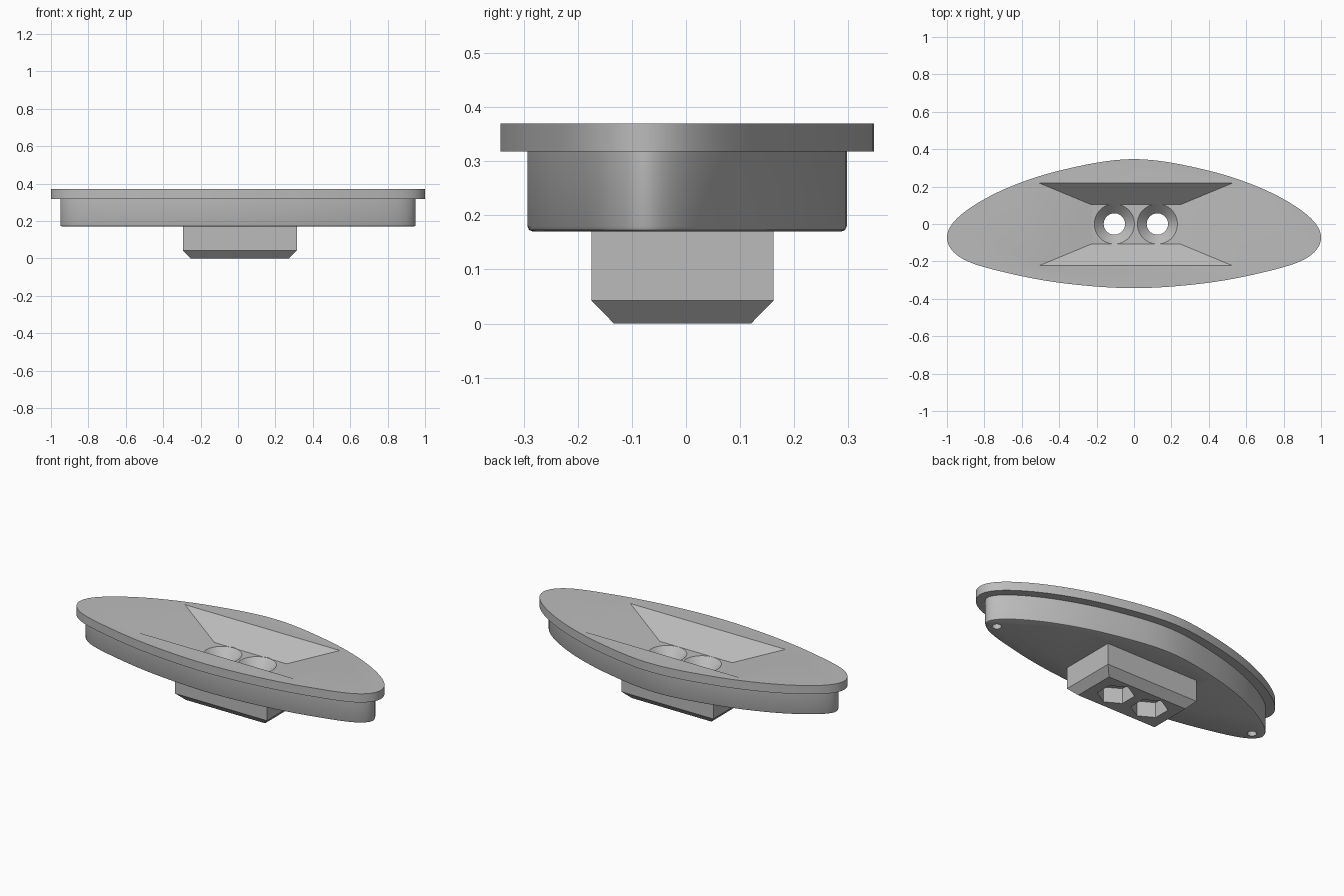
import bpy, bmesh, math
from mathutils import Vector

if "Cube" in bpy.data.objects:
    bpy.data.objects.remove(bpy.data.objects["Cube"], do_unlink=True)

# Single grey material
grey = bpy.data.materials.new("plain grey")
grey.use_nodes = True
colour = (0.5, 0.5, 0.5, 1)
grey.diffuse_color = colour
grey.node_tree.nodes["Principled BSDF"].inputs["Base Color"].default_value = colour


def loft(name, rings):
    """Closed solid through rings of (points, z), listed bottom to top."""
    bm = bmesh.new()
    loops = [[bm.verts.new((x, y, z)) for x, y in pts] for pts, z in rings]
    n = len(loops[0])
    for low, high in zip(loops, loops[1:]):
        for i in range(n):
            j = (i + 1) % n
            bm.faces.new((low[i], low[j], high[j], high[i]))
    bm.faces.new(loops[0][::-1])
    bm.faces.new(loops[-1])
    bmesh.ops.recalc_face_normals(bm, faces=bm.faces)
    mesh = bpy.data.meshes.new(name)
    bm.to_mesh(mesh)
    bm.free()
    mesh.materials.append(grey)
    ob = bpy.data.objects.new(name, mesh)
    bpy.context.collection.objects.link(ob)
    return ob


def smooth_loop(pts, steps):
    """Closed Catmull-Rom curve through the points."""
    pts = [Vector(p) for p in pts]
    n, out = len(pts), []
    for i in range(n):
        a, b, c, d = (pts[(i + k) % n] for k in (-1, 0, 1, 2))
        for s in range(steps):
            t = s / steps
            out.append(0.5 * (2 * b + (c - a) * t + (2 * a - 5 * b + 4 * c - d) * t ** 2
                              + (3 * b - a - 3 * c + d) * t ** 3))
    return out


def inset(pts, dist):
    n, out = len(pts), []
    for i, p in enumerate(pts):
        t = (pts[(i + 1) % n] - pts[i - 1]).normalized()
        out.append(p + Vector((-t.y, t.x)) * dist)
    return out


def rect(x0, x1, y0, y1):
    return [(x0, y0), (x1, y0), (x1, y1), (x0, y1)]


def circle(x, y, r, n, turn=0.0):
    return [(x + r * math.cos(turn + math.tau * i / n),
             y + r * math.sin(turn + math.tau * i / n)) for i in range(n)]


def combine(body, other, operation):
    mod = body.modifiers.new("join", 'BOOLEAN')
    mod.operation, mod.solver, mod.object = operation, 'EXACT', other
    bpy.context.view_layer.objects.active = body
    bpy.ops.object.modifier_apply(modifier=mod.name)
    bpy.data.objects.remove(other, do_unlink=True)


# Lopsided oval outline, mirrored across x, counter-clockwise
right = [(0.91, -0.19), (1.0, -0.08), (0.93, 0.045), (0.7, 0.183), (0.38, 0.29)]
lower = [(0.35, -0.32), (0.65, -0.268)]
half = lower + right
outline = smooth_loop([(0, -0.343)] + half + [(0, 0.347)]
                      + [(-x, y) for x, y in reversed(half)], 8)
skirt = inset(outline, 0.05)

# Flange with a narrower skirt below it
body = loft("oval_cover", [(inset(outline, 0.06), 0.17), (inset(outline, 0.053), 0.173),
                           (skirt, 0.18), (skirt, 0.318), (outline, 0.318), (outline, 0.37)])

# Chamfered block under the skirt
block = loft("lower_block", [(rect(-0.253, 0.273, -0.133, 0.12), 0),
                             (rect(-0.295, 0.315, -0.175, 0.162), 0.043),
                             (rect(-0.295, 0.315, -0.175, 0.162), 0.2)])
combine(body, block, 'UNION')

# Sloped rectangular pocket, extended along its slope above the top face
pocket = loft("pocket_cutter", [(rect(-0.23, 0.25, -0.108, 0.104), 0.26),
                                (rect(-0.505, 0.525, -0.222, 0.218), 0.37),
                                (rect(-0.505, 0.525, -0.222, 0.218), 0.45)])
combine(body, pocket, 'DIFFERENCE')

# Two countersunk screw holes with hexagonal nut recesses beneath
for x in (-0.105, 0.125):
    screw = loft("screw_cutter", [(circle(x, 0, r, 48), z) for r, z in
                                  ((0.057, -0.05), (0.057, 0.21), (0.107, 0.26), (0.107, 0.272))])
    combine(body, screw, 'DIFFERENCE')
    hexagon = circle(x, 0, 0.1, 6, math.pi / 2)
    nut = loft("nut_cutter", [(hexagon, -0.05), (hexagon, 0.09)])
    combine(body, nut, 'DIFFERENCE')

# Small blind holes under each end
for x in (-0.88, 0.88):
    ring = circle(x, -0.08, 0.025, 24)
    combine(body, loft("pin_cutter", [(ring, 0.1), (ring, 0.25)]), 'DIFFERENCE')

# Smooth curved walls, crisp edges
bpy.ops.object.select_all(action='DESELECT')
body.select_set(True)
bpy.context.view_layer.objects.active = body
bpy.ops.object.shade_smooth_by_angle(angle=math.radians(30))
